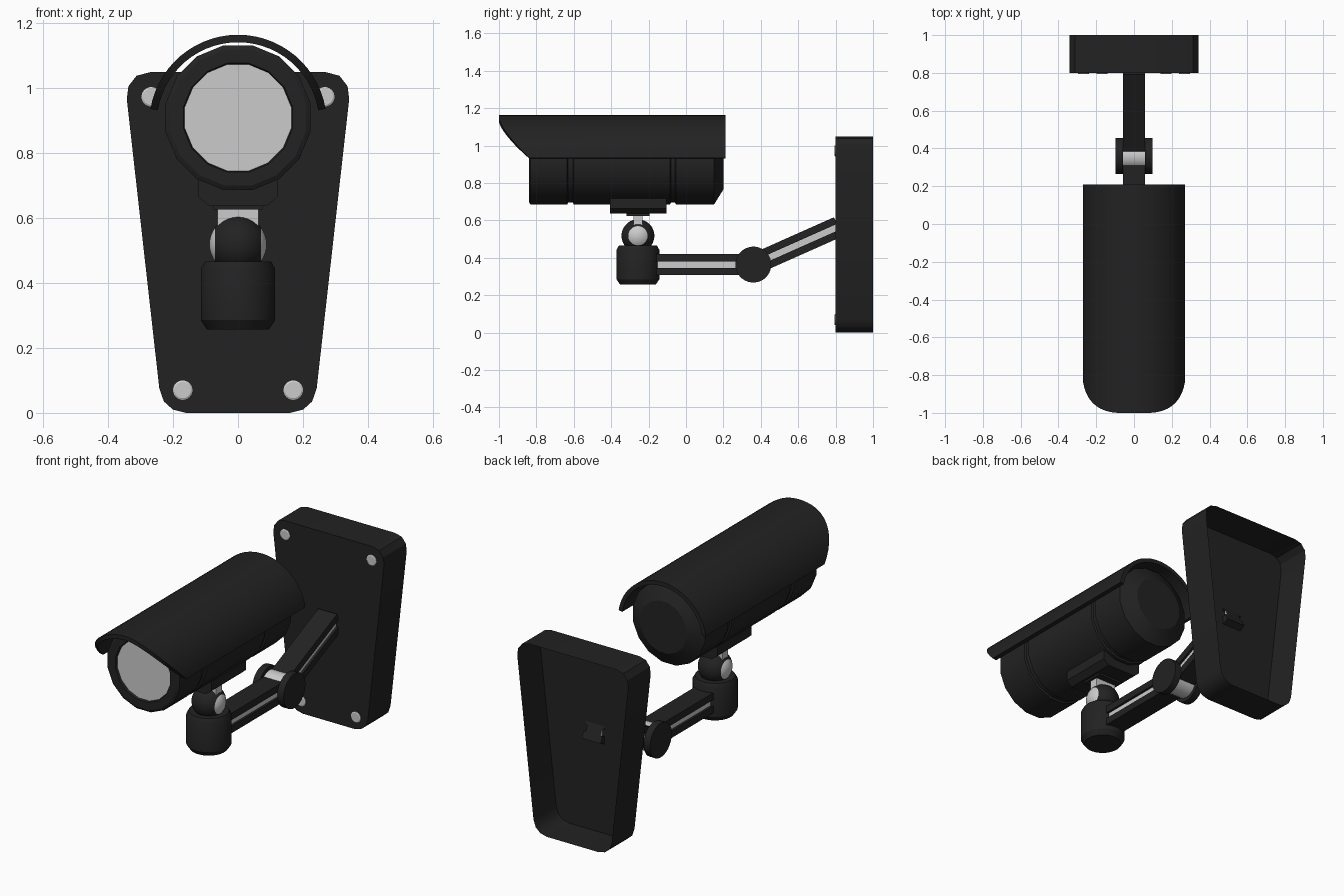
import bpy, bmesh, math
from mathutils import Matrix, Vector

if "Cube" in bpy.data.objects:
    bpy.data.objects.remove(bpy.data.objects["Cube"])


def material(name, v):
    m = bpy.data.materials.new(name)
    m.diffuse_color = (v, v, v, 1)
    m.use_nodes = True
    m.node_tree.nodes["Principled BSDF"].inputs["Base Color"].default_value = m.diffuse_color
    return m


DARK = material("black_plastic", 0.016)
LIGHT = material("light_grey_metal", 0.6)


def finish(name, bm, light_rule=None, mats=(DARK, LIGHT), fix_normals=True):
    bmesh.ops.remove_doubles(bm, verts=bm.verts, dist=1e-5)
    if fix_normals:
        bmesh.ops.recalc_face_normals(bm, faces=bm.faces)
    bm.normal_update()
    if light_rule:
        for f in bm.faces:
            f.material_index = int(light_rule(f))
    mesh = bpy.data.meshes.new(name)
    bm.to_mesh(mesh)
    bm.free()
    for m in mats:
        mesh.materials.append(m)
    ob = bpy.data.objects.new(name, mesh)
    bpy.context.collection.objects.link(ob)
    bpy.ops.object.select_all(action='DESELECT')
    ob.select_set(True)
    bpy.context.view_layer.objects.active = ob
    bpy.ops.object.shade_smooth_by_angle(angle=math.radians(30))
    return ob


def place(axis, a, b, t):
    return Vector({'X': (t, a, b), 'Y': (a, t, b), 'Z': (a, b, t)}[axis])


def lathe(name, axis, centre, profile, n=32, **kw):
    """Turn (position, radius) pairs around an axis through centre."""
    bm = bmesh.new()
    rings = []
    for t, r in profile:
        r = max(r, 1e-7)
        angles = [(i + 0.5) * math.tau / n for i in range(n)]
        rings.append([bm.verts.new(Vector(centre) + place(axis, r * math.cos(a), r * math.sin(a), t))
                      for a in angles])
    for p, q in zip(rings, rings[1:]):
        for i in range(n):
            j = (i + 1) % n
            bm.faces.new((p[i], p[j], q[j], q[i]))
    return finish(name, bm, **kw)


def prism(name, axis, pts, t0, t1, back=True, move=None, **kw):
    """Extrude a flat outline along an axis; the far cap is optional."""
    bm = bmesh.new()
    p = [bm.verts.new(place(axis, a, b, t0)) for a, b in pts]
    q = [bm.verts.new(place(axis, a, b, t1)) for a, b in pts]
    bm.faces.new(p)
    if back:
        bm.faces.new(q[::-1])
    for i in range(len(pts)):
        j = (i + 1) % len(pts)
        bm.faces.new((p[j], p[i], q[i], q[j]))
    if move:
        bm.transform(move)
    return finish(name, bm, **kw)


def mirrored(half):
    return half + [(-x, z) for x, z in reversed(half)]


def box(w, d):
    return [(-w, -d), (w, -d), (w, d), (-w, d)]


ONLY_LIGHT = dict(mats=(LIGHT,))

# Wall plate: tapered, rounded, open at the back
plate = [(0.16, 0), (0.20, 0.01), (0.228, 0.035), (0.242, 0.075),
         (0.342, 0.965), (0.337, 1.005), (0.312, 1.037), (0.27, 1.048)]
prism("wall_plate", 'Y', mirrored(plate), 0.80, 1.0, back=False, fix_normals=False)

# Plate screws
for side in (-1, 1):
    for x, z, label in ((0.267, 0.972, "upper"), (0.17, 0.07, "lower")):
        lathe(f"{label}_screw", 'Y', (side * x, 0, z),
              [(0.793, 0), (0.793, 0.025), (0.796, 0.03), (0.7995, 0.03), (0.7995, 0)],
              n=20, **ONLY_LIGHT)

# Arms: grooved bars with a light strip in each side groove
bar = mirrored([(0.058, -0.056), (0.058, -0.017), (0.045, -0.017),
                (0.045, 0.017), (0.058, 0.017), (0.058, 0.056)])


def in_groove(f):
    return abs(f.normal.x) > 0.9 and abs(f.calc_center_median().x) < 0.05


ELBOW = Vector((0, 0.36, 0.364))
prism("lower_arm", 'Y', bar, -0.22, 0.33, light_rule=in_groove,
      move=Matrix.Translation((0, 0, ELBOW.z)))
prism("upper_arm", 'Y', bar, 0.03, 0.497, light_rule=in_groove,
      move=Matrix.Translation(ELBOW) @ Matrix.Rotation(math.radians(24), 4, 'X'))

# Elbow joint: light hub between two dark discs
lathe("elbow_hub", 'X', ELBOW, [(-0.06, 0), (-0.06, 0.075), (0.06, 0.075), (0.06, 0)], **ONLY_LIGHT)
for s in (-1, 1):
    lathe("elbow_disc", 'X', ELBOW,
          [(s * 0.058, 0), (s * 0.058, 0.096), (s * 0.097, 0.096), (s * 0.097, 0)])

# Ball socket base and ball with light side caps
Y = -0.257
lathe("socket_base", 'Z', (0, Y, 0),
      [(0.257, 0), (0.257, 0.096), (0.285, 0.115), (0.443, 0.115), (0.466, 0.102), (0.466, 0)])
ball = [(-0.088 * math.cos(a), 0.088 * math.sin(a))
        for a in (math.pi * i / 20 for i in range(21))]
lathe("swivel_ball", 'X', (0, Y, 0.518), ball,
      light_rule=lambda f: abs(f.calc_center_median().x) > 0.071)

# Stem and bracket under the camera
stem = prism("stem", 'Z', box(0.063, 0.025), 0.56, 0.63,
             move=Matrix.Translation((0, Y, 0)), **ONLY_LIGHT)
prism("bracket_pad", 'Z', box(0.075, 0.062), 0.625, 0.64, move=Matrix.Translation((0, Y, 0)))
prism("bracket", 'Y', mirrored([(0.088, 0.636), (0.121, 0.664), (0.121, 0.76)]), -0.407, -0.103)

# Camera body: turned housing with two grooves, tapered rear and light lens glass
R, G = 0.227, 0.217
lathe("camera_body", 'Y', (0, 0, 0.908),
      [(-0.828, 0), (-0.828, 0.167), (-0.84, 0.171), (-0.84, 0.213), (-0.832, R),
       (-0.635, R), (-0.63, G), (-0.605, G), (-0.60, R),
       (-0.085, R), (-0.08, G), (-0.058, G), (-0.053, R),
       (0.15, R), (0.20, 0.145), (0.20, 0)], n=16,
      light_rule=lambda f: f.normal.y < -0.99 and f.calc_center_median().y > -0.83
      and f.calc_center_median().y < -0.82)

# Sun hood: curved shell with a swept front edge
bm = bmesh.new()
sections = []
for i in range(29):
    a = math.radians(9.5 + 161 * i / 28)
    c, s = math.cos(a), math.sin(a)
    t = min(max((1.15 - (0.89 + 0.273 * s)) / 0.215, 0), 1)
    front = -1 + 0.162 * t ** 1.4
    sections.append([bm.verts.new((r * c, y, 0.89 + r * s))
                     for r, y in ((0.273, front), (0.273, 0.21), (0.25, 0.21), (0.25, front))])
for p, q in zip(sections, sections[1:]):
    for k in range(4):
        m = (k + 1) % 4
        bm.faces.new((p[k], p[m], q[m], q[k]))
bm.faces.new(sections[0])
bm.faces.new(sections[-1][::-1])
finish("sun_hood", bm)
